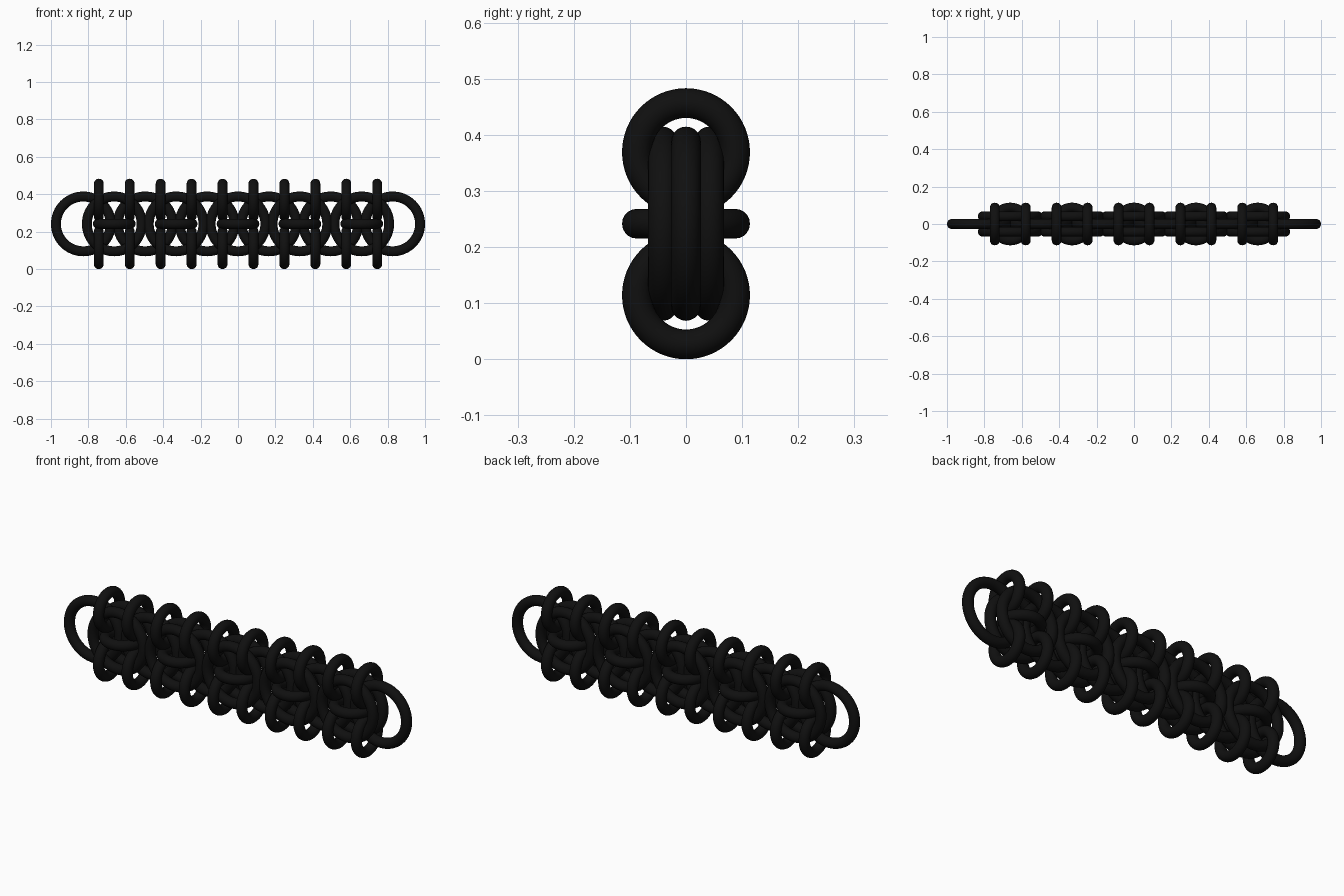
import bpy
from math import pi

if "Cube" in bpy.data.objects:
    bpy.data.objects.remove(bpy.data.objects["Cube"])

WIRE = 0.0265          # wire radius
BIG, SMALL = 0.1465, 0.0875   # ring centreline radii
STEP = 0.1654          # spacing along the chain
MID_Z = 0.2415

black = bpy.data.materials.new("black_rubber")
black.diffuse_color = (0.005, 0.005, 0.005, 1)
black.use_nodes = True
black.node_tree.nodes["Principled BSDF"].inputs["Base Color"].default_value = black.diffuse_color


def make_ring_mesh(name, radius):
    bpy.ops.mesh.primitive_torus_add(major_radius=radius, minor_radius=WIRE,
                                     major_segments=64, minor_segments=20)
    obj = bpy.context.object
    bpy.ops.object.shade_smooth()
    mesh = obj.data
    mesh.name = name
    mesh.materials.append(black)
    bpy.data.objects.remove(obj)
    return mesh


big_mesh = make_ring_mesh("large_ring", BIG)
small_mesh = make_ring_mesh("small_ring", SMALL)


def ring(name, mesh, loc, rot=(0, 0, 0)):
    obj = bpy.data.objects.new(name, mesh)
    obj.location = loc
    obj.rotation_euler = rot
    bpy.context.collection.objects.link(obj)


UPRIGHT = (pi / 2, 0, 0)    # ring facing front
ACROSS = (0, pi / 2, 0)     # ring facing along the chain

# Large rings: single on the centre line, alternating with side-by-side pairs
for i in range(-5, 6):
    x = i * STEP
    if i % 2:
        ring("single_large_ring", big_mesh, (x, 0, MID_Z), UPRIGHT)
    else:
        for y in (-0.0415, 0.0415):
            ring("paired_large_ring", big_mesh, (x, y, MID_Z), UPRIGHT)
        # Flat ring captured around the middle of each pair
        ring("captive_flat_ring", small_mesh, (x, 0, MID_Z))

# Small connectors along the top and bottom edges
for i in range(10):
    x = (i - 4.5) * STEP
    for side, z in (("upper", 0.369), ("lower", SMALL + WIRE)):
        ring(side + "_connector_ring", small_mesh, (x, 0, z), ACROSS)
